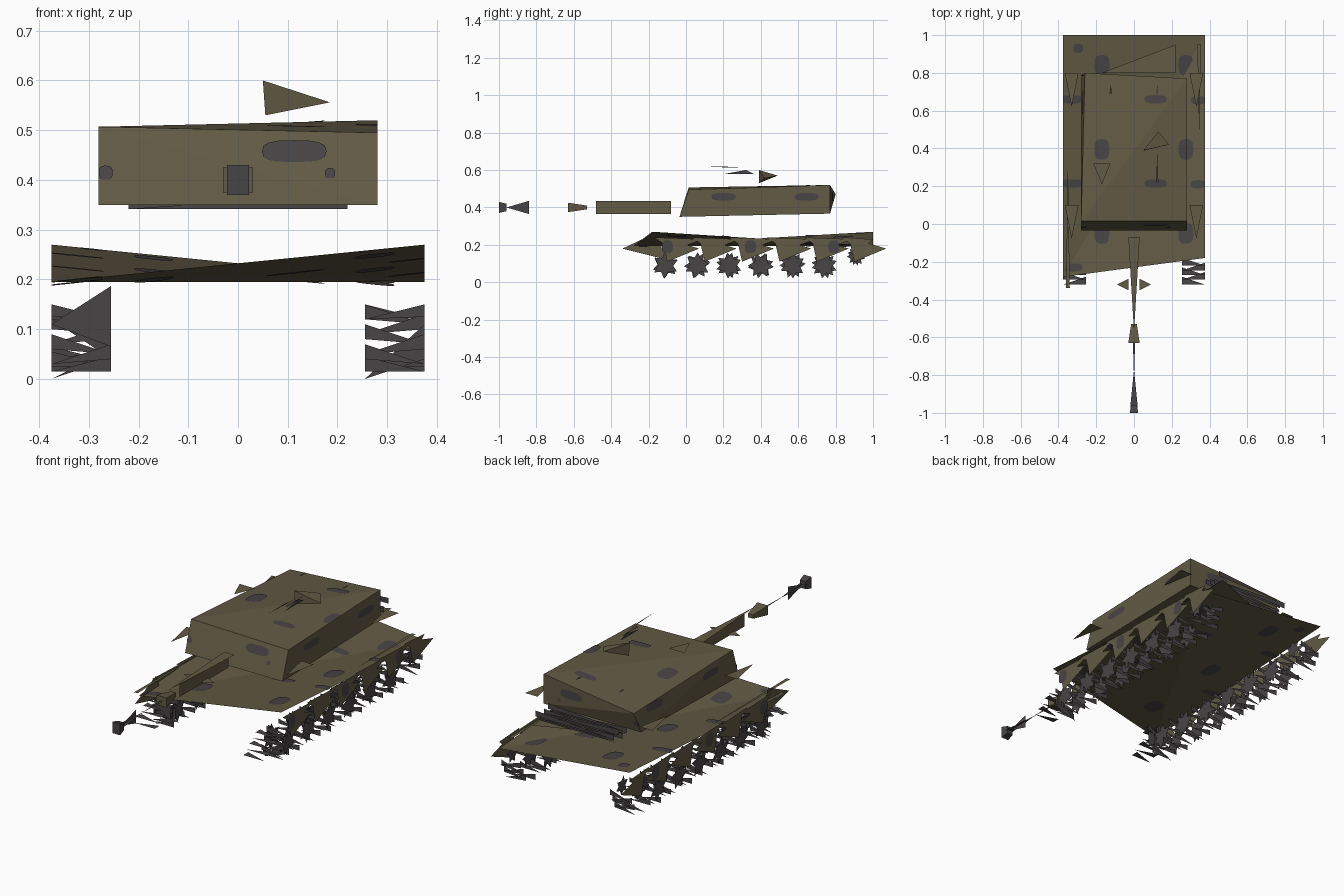
import bpy, bmesh, math, random
from mathutils import Vector, geometry

random.seed(4)
cube = bpy.data.objects.get("Cube")
if cube:
    bpy.data.objects.remove(cube, do_unlink=True)


def material(name, red, green, blue):
    made = bpy.data.materials.new(name)
    made.use_nodes = True
    made.diffuse_color = (red, green, blue, 1)
    made.node_tree.nodes["Principled BSDF"].inputs["Base Color"].default_value = made.diffuse_color
    return made


OLIVE = material("olive drab", 0.123, 0.103, 0.058)
GREY = material("dark warm grey", 0.066, 0.058, 0.062)
SIDES = (-1, 1)


def finish(name, bm, mat):
    mesh = bpy.data.meshes.new(name)
    bm.to_mesh(mesh)
    bm.free()
    mesh.materials.append(mat)
    made = bpy.data.objects.new(name, mesh)
    bpy.context.collection.objects.link(made)


def solid(name, mat, points):
    """Closed faceted body wrapped round a few corner points."""
    bm = bmesh.new()
    for point in points:
        bm.verts.new(point)
    bmesh.ops.convex_hull(bm, input=bm.verts[:])
    bmesh.ops.recalc_face_normals(bm, faces=bm.faces[:])
    finish(name, bm, mat)


def plates(name, mat, polygons):
    """Loose paper-thin plates."""
    bm = bmesh.new()
    for polygon in polygons:
        bm.faces.new([bm.verts.new(point) for point in polygon])
    finish(name, bm, mat)


def section(y, half_width, half_height):
    """Four corners of a cross-section on the gun axis."""
    return [(x, y, GUN_Z + z) for x in (-half_width, half_width) for z in (-half_height, half_height)]


def dart(x, y, z, half_width, length):
    """Flat pointed triangle lying level."""
    return [(x - half_width, y, z), (x + half_width, y, z), (x, y + length, z)]


def upright(x, *outline):
    """Plate standing along the length, given as y, z pairs."""
    return [(x, y, z) for y, z in outline]


# Hull: one sheet folded along its diagonal
WIDTH = 0.375
nose, front_left = (-WIDTH, -0.28, 0.195), (WIDTH, -0.18, 0.27)
back_right, back_left = (-WIDTH, 1, 0.27), (WIDTH, 1, 0.195)
hull = (front_left, back_left, nose, back_right)
plates("hull", OLIVE, [(nose, front_left, back_left), (nose, back_left, back_right)])

# Turret: skewed box
SPAN = 0.28
roof_right, roof_left = (-SPAN, 0.015, 0.507), (SPAN, 0.015, 0.495)
roof_back_right, roof_back_left = (-0.26, 0.8, 0.47), (SPAN, 0.77, 0.52)
base_right, base_left = (-SPAN, -0.035, 0.35), (SPAN, -0.035, 0.35)
base_back_right, base_back_left = (-SPAN, 0.77, 0.367), (SPAN, 0.77, 0.367)
roof = (roof_back_right, roof_right, roof_back_left, roof_left)
solid("turret", OLIVE, [*roof, base_right, base_left, base_back_right, base_back_left])

# Gun: tapering barrel of crossed plates, sleeve, thin tube and muzzle
GUN_Z = 0.4
top, low = GUN_Z + 0.035, GUN_Z - 0.035
plates("barrel", OLIVE, [dart(0, -0.07, top, 0.03, -0.5),
                         upright(0, (-0.08, low), (-0.08, top), (-0.48, top), (-0.48, low))])
solid("barrel_sleeve", OLIVE, section(-0.53, 0.015, 0.01) + section(-0.63, 0.03, 0.025))
solid("muzzle", GREY, section(-0.96, 0.016, 0.02) + section(-1, 0.022, 0.03))
plates("muzzle_neck", GREY, [upright(0, (-0.96, GUN_Z), (-0.84, top), (-0.84, low)),
                             dart(0, -0.97, GUN_Z, 0.02, 0.2)])
plates("thin_tube", GREY, [dart(0, -0.62, GUN_Z, 0.006, -0.2)])
plates("barrel_fins", OLIVE, [[(s * 0.09, -0.32, GUN_Z), (s * 0.03, -0.29, GUN_Z), (s * 0.03, -0.35, GUN_Z)]
                              for s in SIDES])

# Roof fittings
solid("roof_sight", OLIVE, [(0.05, 0.39, 0.6), (0.055, 0.39, 0.53), (0.185, 0.42, 0.556), (0.13, 0.49, 0.57)])
GUN_X = 0.123
plates("roof_gun", GREY, [upright(GUN_X, (0.08, 0.62), (0.2, 0.62), (0.3, 0.61)),
                          upright(GUN_X, (0.21, 0.58), (0.32, 0.6), (0.36, 0.58)),
                          dart(GUN_X, 0.22, 0.6, 0.006, 0.15)])
plates("hatch", OLIVE, [dart(-0.17, 0.32, 0.59, 0.045, -0.11)])
plates("roof_pegs", GREY, [dart(x, 0.69, 0.516, 0.007, 0.045) for x in (-GUN_X, GUN_X)])

# Shelves beside the turret and narrow fender strips
plates("turret_shelves", OLIVE, [dart(s * 0.33, y, 0.41, 0.036, -0.18) for s in SIDES for y in (0.1, 0.8)])
plates("fender_strips", OLIVE, [dart(-0.35, -0.34, 0.24, 0.01, 0.66), dart(0.345, 0.95, 0.24, 0.01, -0.47)])

# Rear basket: flat floor and upright slats
BASKET = 0.22
slats = []
for i in range(9):
    y, z = 0.785 + i * 0.017, 0.342 + (i % 3) * 0.016
    slats.append([(-BASKET, y, z), (BASKET, y, z), (BASKET * (-1) ** i, y, z + 0.03)])
plates("basket_slats", GREY, slats)
plates("basket_floor", OLIVE, [[(-0.17, 0.8, 0.338), (BASKET, 0.8, 0.338), (BASKET, 0.95, 0.338)]])

# Side skirts: hanging triangular plates
skirts = [upright(-0.355, (-0.34, 0.18), (-0.17, 0.26), (-0.1, 0.12))]
for s in SIDES:
    for i in range(6):
        y = -0.13 + 0.2 * i
        skirts.append(upright(s * WIDTH, (y, 0.24), (y + 0.2, 0.18), (y + 0.03, 0.11)))
        skirts.append(upright(s * WIDTH, (y - 0.04, 0.24), (min(y + 0.22, 1), 0.23), (y + 0.06, 0.17)))
plates("side_skirts", OLIVE, skirts)

# Road wheels: crossed ragged triangles on an inner and outer plane
INNER = 0.255
wheels = []
for s in SIDES:
    for i in range(7):
        y, z, radius = -0.11 + 0.17 * i, 0.09, 0.07
        if i == 6:
            z, radius = 0.14, 0.05
        turn = random.random() * 2
        for x in (INNER + 0.015, WIDTH - 0.015):
            for k in range(2):
                angles = [turn + k * 0.9 + j * math.tau / 3 for j in range(3)]
                wheels.append(upright(s * x, *((y + radius * math.cos(t), z + radius * math.sin(t))
                                               for t in angles)))
plates("road_wheels", GREY, wheels)


def across(side, flip, y, start, end, tip, slant=0):
    """Shard across the track; flip says which edge is the pointed one."""
    point, broad = (INNER, WIDTH) if flip else (WIDTH, INNER)
    return [(side * point, y, start), (side * broad, y + slant, end), (side * broad, y, tip)]


# Track: rows of upright spikes below and above, bundles at both ends
links, ends = [], []
for s in SIDES:
    for i in range(25):
        y, z = -0.16 + i * 0.043, 0.015 + 0.01 * (i % 3)
        links.append(across(s, i % 2, y, z, z + 0.03, z))
        links.append(across(s, i % 2 == 0, y, 0.12, 0.15, 0.125))
    for i in range(5):
        z = 0.03 + 0.02 * i
        ends.append(across(s, i % 2, -0.32 + 0.025 * i, z + 0.04, z + 0.04, z + 0.04, 0.04))
        for y in (-0.17, 0.95):
            ends.append(across(s, i % 2, y + 0.01 * i, z, z + 0.01, z + 0.04))
    ends.append(across(s, s > 0, -0.15, 0.12 if s < 0 else 0, 0.04, 0.11))
ends.append(across(-1, False, -0.15, 0, 0.04, 0.06))
ends.append(across(-1, False, -0.19, 0.11, 0.187, 0.065))
plates("track_links", GREY, links)
plates("track_ends", GREY, ends)


def soft(wave):
    """Squares off a sine so that blotches read as rounded boxes."""
    return math.copysign(abs(wave) ** 0.7, wave)


def blotches(name, quad, axis, outward, spots):
    """Camouflage plates laid on the two triangles of a folded face."""
    across_axis, along_axis = [k for k in range(3) if k != axis]
    limits = [(min(c[k] for c in quad), max(c[k] for c in quad)) for k in range(3)]
    polygons = []
    for centre_u, centre_v, half_u, half_v in spots:
        for corners in (quad[:3], quad[1:]):
            flat = [Vector((c[across_axis], c[along_axis])) for c in corners]
            if not geometry.intersect_point_tri_2d(Vector((centre_u, centre_v)), *flat):
                continue
            base, second, third = (Vector(c) for c in corners)
            normal = (second - base).cross(third - base).normalized()
            normal *= math.copysign(1, normal[axis] * outward)
            polygon = []
            for k in range(16):
                angle = k * math.tau / 16
                spot = base.copy()
                for way, value in ((across_axis, centre_u + half_u * soft(math.cos(angle))),
                                   (along_axis, centre_v + half_v * soft(math.sin(angle)))):
                    spot[way] = max(limits[way][0], min(limits[way][1], value))
                spot[axis] -= (spot - base).dot(normal) / normal[axis]
                polygon.append(spot + normal * 0.003)
            polygons.append(polygon)
            break
    plates(name, GREY, polygons)


# Repeating camouflage seen from above, from the front and from the sides
PITCH = 0.445
above = [(-0.33 + PITCH * i, -0.23 + PITCH * j, 0.06, 0.022) for i in range(2) for j in range(3)]
above += [(-0.17 + PITCH * i, -0.05 + PITCH * j, 0.04, 0.055) for i in range(2) for j in range(3)]
above += [(0.34, 0.21 + PITCH * j, 0.04, 0.022) for j in range(2)] + [(-0.295, 0.93, 0.025, 0.025)]
ahead = [(0.113, 0.457, 0.065, 0.022), (-0.266, 0.414, 0.014, 0.014), (0.185, 0.413, 0.01, 0.01)]
beside = [(0.2 + PITCH * i, 0.457, 0.065, 0.02) for i in range(2)]
low_beside = [(-0.1 + PITCH * i, 0.19, 0.03, 0.035) for i in range(3)]

blotches("roof_blotches", roof, 2, 1, above)
blotches("deck_blotches", hull, 2, 1, above)
blotches("belly_blotches", hull, 2, -1, above)
blotches("turret_front_blotches", (base_right, roof_right, base_left, roof_left), 1, -1, ahead)
blotches("turret_rear_blotches", (base_back_right, roof_back_right, base_back_left, roof_back_left), 1, 1, ahead)
blotches("left_turret_blotches", (base_left, roof_left, base_back_left, roof_back_left), 0, 1, beside)
blotches("right_turret_blotches", (base_right, roof_right, base_back_right, roof_back_right), 0, -1, beside)
for s in SIDES:
    skirt = [(s * WIDTH, y, z) for y in (-1, 1) for z in (0, 1)]
    blotches("skirt_blotches", skirt, 0, s, low_beside)
